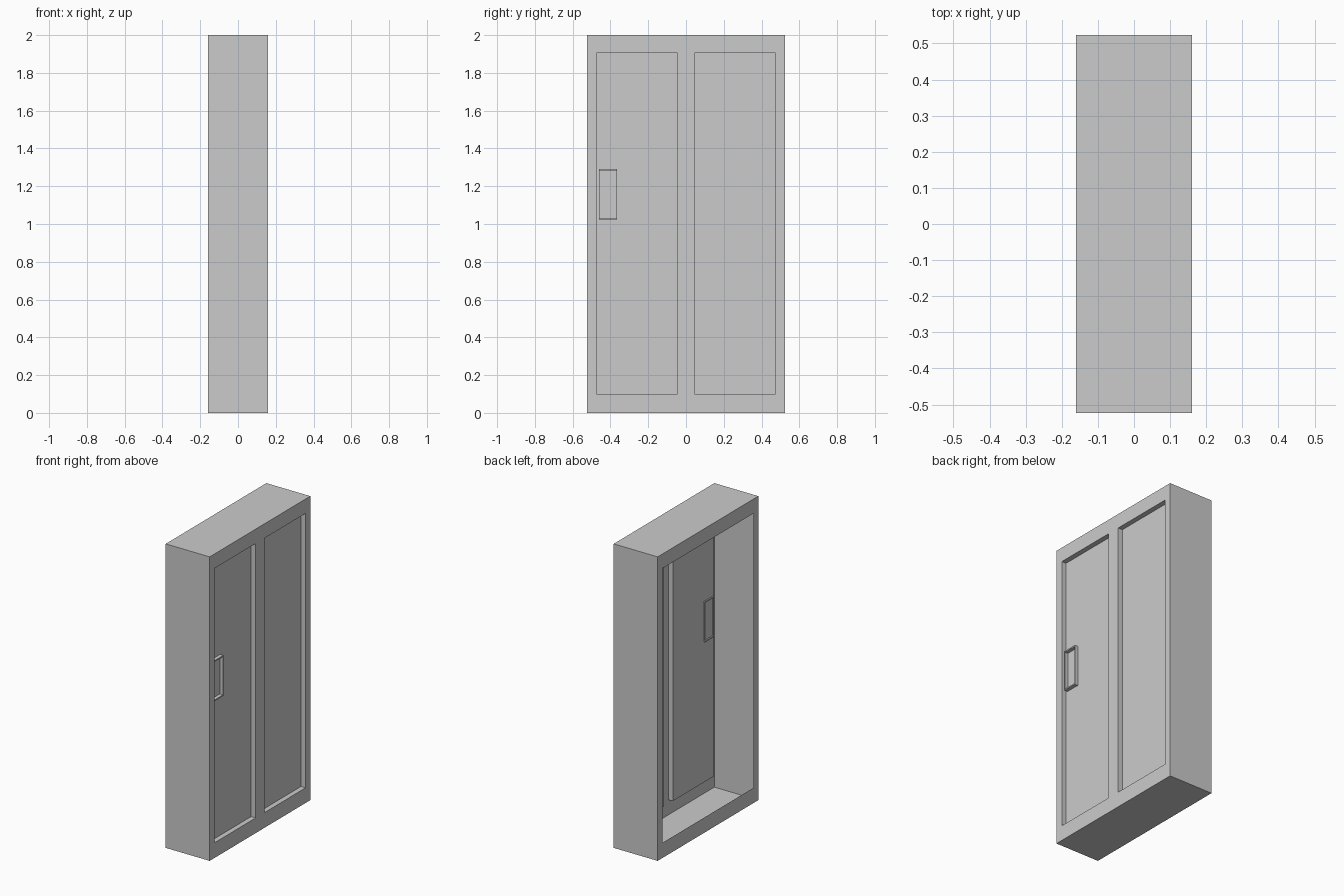
import bpy, bmesh

if "Cube" in bpy.data.objects:
    bpy.data.objects.remove(bpy.data.objects["Cube"])

W, D, H = 0.523, 0.16, 2.0      # half width (y), half depth (x), height
Z0, Z1 = 0.10, 1.905            # opening bottom and top
SIDE, MID = 0.474, 0.045        # opening outer and inner edges
PANEL_X = 0.127                 # plane of the recessed door panels


def finish(bm, name):
    bmesh.ops.remove_doubles(bm, verts=bm.verts, dist=1e-5)
    me = bpy.data.meshes.new(name)
    bm.to_mesh(me)
    bm.free()
    ob = bpy.data.objects.new(name, me)
    bpy.context.collection.objects.link(ob)
    return ob


def quad(bm, *pts):
    return bm.faces.new([bm.verts.new(p) for p in pts])


def wall(bm, x, ys, zs, holes):
    """Wall in the plane x made of a grid of cells, leaving out the holes."""
    for i in range(len(ys) - 1):
        for j in range(len(zs) - 1):
            if (i, j) in holes:
                continue
            a, b, c, d = ys[i], ys[i + 1], zs[j], zs[j + 1]
            f = quad(bm, (x, a, c), (x, b, c), (x, b, d), (x, a, d))
            if x < 0:
                f.normal_flip()


def sleeve(bm, x0, x1, y0, y1, z0, z1, inward):
    """Four side faces running along x around a rectangle."""
    ring = [(y0, z0), (y1, z0), (y1, z1), (y0, z1)]
    for k in range(4):
        p, q = ring[k], ring[(k + 1) % 4]
        f = quad(bm, (x0, *p), (x0, *q), (x1, *q), (x1, *p))
        f.normal_update()
        if inward:
            f.normal_flip()


# thin cabinet shell: sides, open back with lip, front frame with two openings
zs = [0, Z0, Z1, H]
bm = bmesh.new()
sleeve(bm, D, -D, -W, W, 0, H, True)
wall(bm, D, [-W, -SIDE, -MID, MID, SIDE, W], zs, {(1, 1), (3, 1)})
wall(bm, -D, [-W, -SIDE, SIDE, W], zs, {(1, 1)})
finish(bm, "cabinet_shell")

# recessed door panels
for name, y0, y1 in (("left_door_panel", -SIDE, -MID), ("right_door_panel", MID, SIDE)):
    bm = bmesh.new()
    sleeve(bm, PANEL_X, D, y0, y1, Z0, Z1, True)
    wall(bm, PANEL_X, [y0, y1], [Z0, Z1], set())
    finish(bm, name)

# thin rectangular handle rim on the left door
HX0, HX1 = 0.119, 0.15
HY0, HY1, HZ0, HZ1 = -0.461, -0.366, 1.023, 1.290
TY, TZ = 0.003, 0.008
bm = bmesh.new()
sleeve(bm, HX0, HX1, HY0, HY1, HZ0, HZ1, False)
sleeve(bm, HX0, HX1, HY0 + TY, HY1 - TY, HZ0 + TZ, HZ1 - TZ, True)
ys = [HY0, HY0 + TY, HY1 - TY, HY1]
hz = [HZ0, HZ0 + TZ, HZ1 - TZ, HZ1]
for x in (HX0, HX1):
    wall(bm, x, ys, hz, {(1, 1)})
bmesh.ops.remove_doubles(bm, verts=bm.verts, dist=1e-5)
bmesh.ops.recalc_face_normals(bm, faces=bm.faces)
finish(bm, "door_handle")
